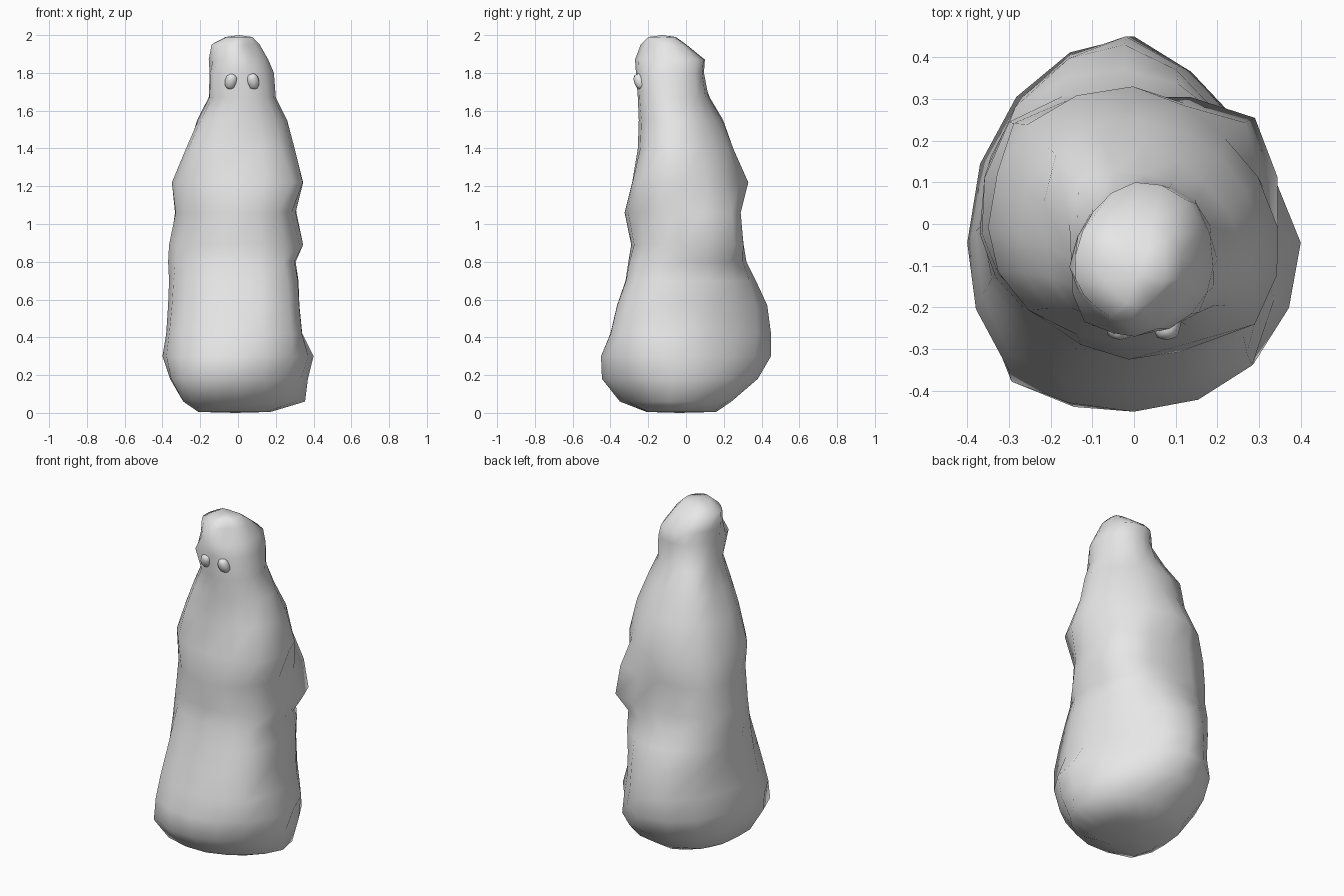
import bpy, bmesh, math
from mathutils import Vector

cube = bpy.data.objects.get("Cube")
if cube:
    bpy.data.objects.remove(cube, do_unlink=True)

SIDES = 16
DIAGONALS = [Vector((sx, sy)) / math.sqrt(2) for sx, sy in ((1, 1), (-1, 1), (-1, -1), (1, -1))]


def make_material(name, rgb):
    m = bpy.data.materials.new(name)
    m.use_nodes = True
    m.diffuse_color = (*rgb, 1)
    m.node_tree.nodes["Principled BSDF"].inputs["Base Color"].default_value = (*rgb, 1)
    return m


def finish(bm, name, mat):
    bmesh.ops.recalc_face_normals(bm, faces=bm.faces[:])
    for f in bm.faces:
        f.smooth = True
    me = bpy.data.meshes.new(name)
    bm.to_mesh(me)
    bm.free()
    me.materials.append(mat)
    ob = bpy.data.objects.new(name, me)
    bpy.context.collection.objects.link(ob)
    return ob


def make_ring(bm, section, corners):
    # oval, widest a little forward, whose four diagonal corners have their own reach
    z, x0, x1, y0, y1 = section
    centre = Vector(((x0 + x1) / 2, y0 + 0.45 * (y1 - y0)))
    hx = (x1 - x0) / 2
    ring = []
    for i in range(SIDES):
        a = math.tau * i / SIDES
        quarter = i * 4 // SIDES
        hy = y1 - centre.y if quarter < 2 else centre.y - y0
        reach = corners[quarter] - centre.dot(DIAGONALS[quarter])
        ratio = reach / ((hx + hy) / 2)
        # flattened corners spread wide, bulging ones stay tight
        spread = abs(math.sin(2 * a)) ** (1.3 if ratio < 1 else 2.6)
        push = 1 + (ratio - 1) * spread
        ring.append(bm.verts.new((centre.x + hx * math.cos(a) * push,
                                  centre.y + hy * math.sin(a) * push, z)))
    return ring


def loft(bm, rings):
    for low, high in zip(rings, rings[1:]):
        for i in range(SIDES):
            j = (i + 1) % SIDES
            bm.faces.new((low[i], low[j], high[j], high[i]))
    for ring, dz in ((rings[0], -0.005), (rings[-1], 0.01)):
        mid = sum((v.co for v in ring), Vector()) / SIDES
        tip = bm.verts.new(mid + Vector((0, 0, dz)))
        for i in range(SIDES):
            bm.faces.new((ring[i], ring[(i + 1) % SIDES], tip))


grey = make_material("pale grey", (0.8, 0.8, 0.8))

# Lumpy body: height, side extents, front and back extents
sections = [
    (0.005, -0.20, 0.17, -0.20, 0.16),
    (0.06, -0.29, 0.355, -0.35, 0.24),
    (0.18, -0.36, 0.37, -0.445, 0.38),
    (0.30, -0.40, 0.40, -0.45, 0.45),
    (0.42, -0.38, 0.34, -0.40, 0.45),
    (0.57, -0.37, 0.325, -0.365, 0.43),
    (0.70, -0.365, 0.32, -0.32, 0.37),
    (0.80, -0.37, 0.305, -0.305, 0.32),
    (0.89, -0.365, 0.345, -0.29, 0.305),
    (1.06, -0.33, 0.305, -0.325, 0.285),
    (1.22, -0.35, 0.345, -0.285, 0.33),
    (1.40, -0.275, 0.30, -0.255, 0.25),
    (1.55, -0.21, 0.26, -0.25, 0.19),
    (1.67, -0.15, 0.20, -0.255, 0.12),
    (1.80, -0.15, 0.19, -0.265, 0.095),
    (1.87, -0.155, 0.16, -0.27, 0.10),
    (1.95, -0.14, 0.115, -0.24, 0.00),
    (1.99, -0.06, 0.075, -0.20, -0.06),
]
# Reach of each section: back left, back right, front right, front left
corner_reach = [
    (0.15, 0.15, 0.27, 0.23),
    (0.29, 0.27, 0.39, 0.34),
    (0.35, 0.38, 0.475, 0.41),
    (0.343, 0.415, 0.46, 0.44),
    (0.335, 0.40, 0.43, 0.44),
    (0.33, 0.405, 0.39, 0.41),
    (0.33, 0.40, 0.355, 0.375),
    (0.32, 0.385, 0.33, 0.35),
    (0.385, 0.385, 0.315, 0.335),
    (0.36, 0.375, 0.315, 0.33),
    (0.30, 0.35, 0.325, 0.375),
    (0.26, 0.275, 0.29, 0.30),
    (0.19, 0.25, 0.25, 0.275),
    (0.145, 0.165, 0.215, 0.26),
    (0.14, 0.095, 0.25, 0.25),
    (0.13, 0.09, 0.215, 0.225),
    (0.05, 0.075, 0.205, 0.17),
    (0.00, 0.00, 0.15, 0.16),
]
bm = bmesh.new()
loft(bm, [make_ring(bm, s, c) for s, c in zip(sections, corner_reach)])
finish(bm, "body", grey)

# Small bean-shaped eyes, tops leaning toward each other
for name, x, lean in (("right_eye", -0.037, 0.25), ("left_eye", 0.08, -0.2)):
    bm = bmesh.new()
    bmesh.ops.create_uvsphere(bm, u_segments=8, v_segments=6, radius=1)
    for v in bm.verts:
        v.co = Vector([math.copysign(abs(c) ** 0.8, c) for c in v.co])
    eye = finish(bm, name, grey)
    eye.scale = (0.032, 0.03, 0.043)
    eye.rotation_euler = (0.35, lean, 0)
    eye.location = (x, -0.245, 1.755)
